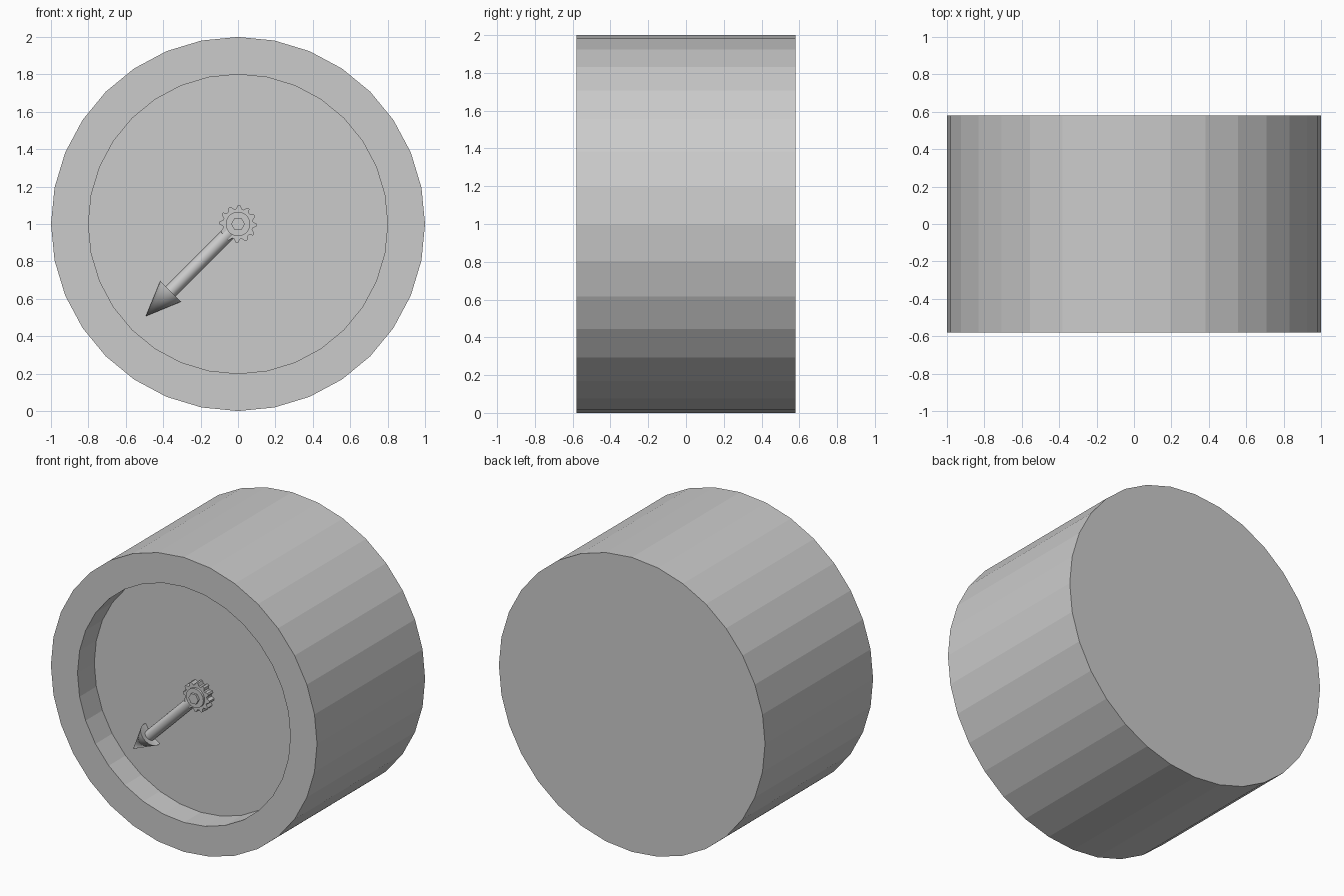
import bpy, bmesh
from math import sin, cos, pi, radians
from mathutils import Vector

if "Cube" in bpy.data.objects:
    bpy.data.objects.remove(bpy.data.objects["Cube"])

CENTRE_Z = 1.0
FLOOR_Y = -0.40


def finish(bm, name):
    bmesh.ops.remove_doubles(bm, verts=bm.verts, dist=1e-5)
    bmesh.ops.recalc_face_normals(bm, faces=bm.faces)
    mesh = bpy.data.meshes.new(name)
    bm.to_mesh(mesh)
    bm.free()
    obj = bpy.data.objects.new(name, mesh)
    bpy.context.collection.objects.link(obj)
    return obj


def ring(bm, radii, y):
    """One vertex per radius, evenly spaced around the dial axis, starting at the top."""
    n = len(radii)
    return [bm.verts.new((r * sin(2 * pi * i / n), y, CENTRE_Z + r * cos(2 * pi * i / n)))
            for i, r in enumerate(radii)]


def stack(name, sections):
    """Solid through successive rings (list of radii, y), capped at both ends."""
    bm = bmesh.new()
    rings = [ring(bm, radii, y) for radii, y in sections]
    for a, b in zip(rings, rings[1:]):
        n = len(a)
        for i in range(n):
            j = (i + 1) % n
            bm.faces.new((a[i], a[j], b[j], b[i]))
    bm.faces.new(rings[0])
    bm.faces.new(rings[-1])
    return finish(bm, name)


def smooth(obj):
    bpy.ops.object.select_all(action='DESELECT')
    obj.select_set(True)
    bpy.context.view_layer.objects.active = obj
    bpy.ops.object.shade_smooth_by_angle(angle=radians(40))


# drum housing with a recessed dial face
stack("housing", [([1.0] * 32, 0.58), ([1.0] * 32, -0.58),
                  ([0.8] * 32, -0.58), ([0.8] * 32, FLOOR_Y)])

# needle: shaft and conical head lathed about y, then turned to lower left
direction = Vector((-1, 0, -1)).normalized()
side = Vector((0, 1, 0))
profile = [(0, 0.04), (0.036, 0.04), (0.036, 0.52), (0.078, 0.51), (0, 0.697)]
origin = Vector((0, -0.42, CENTRE_Z))
bm = bmesh.new()
pts = [bm.verts.new(origin + direction * d + side * r) for r, d in profile]
edges = [bm.edges.new(p) for p in zip(pts, pts[1:])]
bmesh.ops.spin(bm, geom=pts + edges, cent=origin, axis=direction,
               angle=2 * pi, steps=32)
smooth(finish(bm, "needle"))

# twelve-toothed gear at the pivot
teeth = [0.1, 0.1, 0.082, 0.082] * 12
stack("gear", [(teeth, FLOOR_Y + 0.01), (teeth, -0.45)])

# round washer and hexagonal nut on the gear
smooth(stack("washer", [([0.065] * 32, -0.44), ([0.065] * 32, -0.465)]))
nut = stack("hex_nut", [([0.037] * 6, -0.46), ([0.037] * 6, -0.48)])
for v in nut.data.vertices:  # points sideways
    x, z = v.co.x, v.co.z - CENTRE_Z
    v.co.x, v.co.z = z, CENTRE_Z - x
